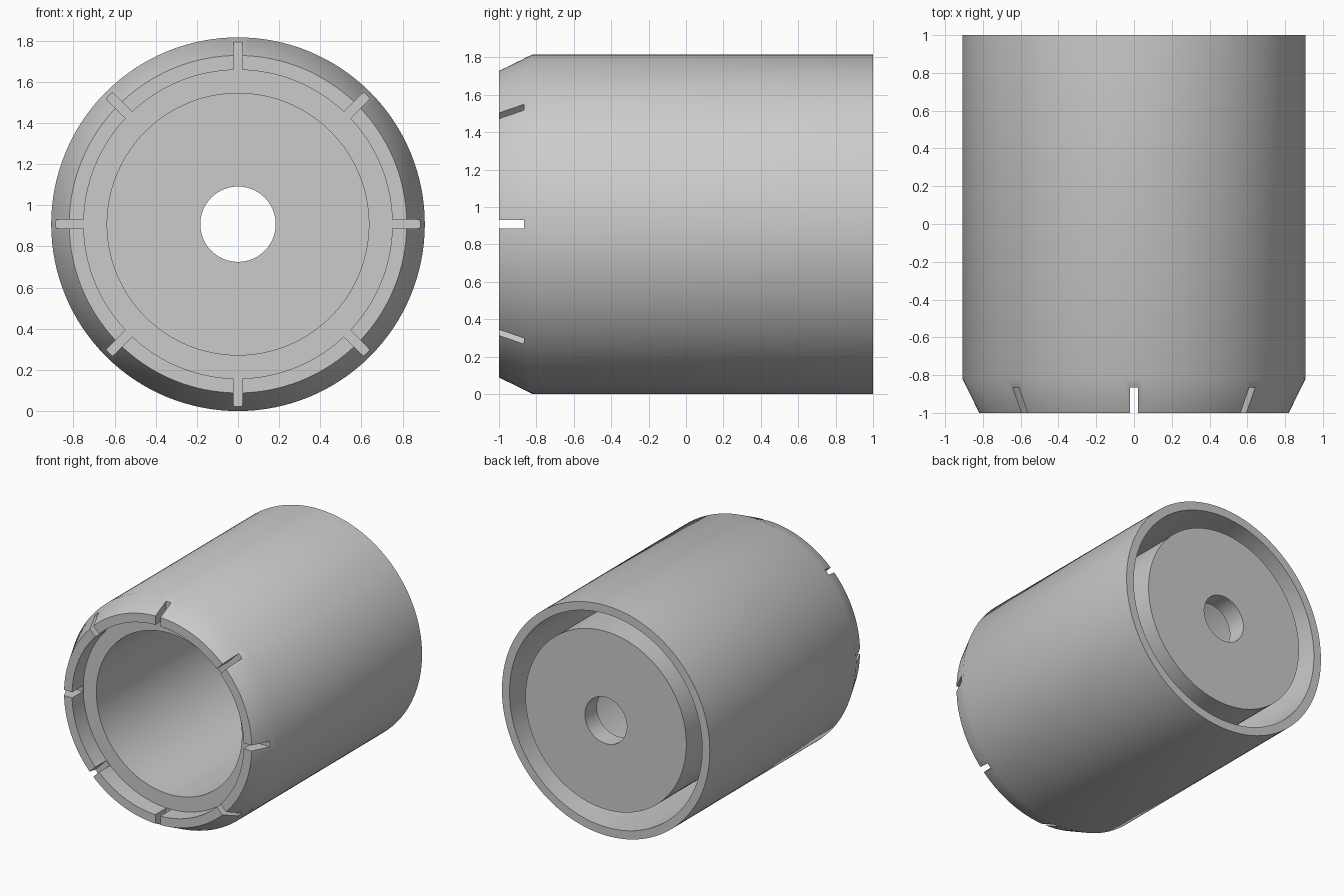
import bpy, bmesh, math
from mathutils import Matrix, Vector

cube = bpy.data.objects.get("Cube")
if cube:
    bpy.data.objects.remove(cube, do_unlink=True)

RADIUS = 0.908
SEGMENTS = 128

grey = bpy.data.materials.new("plain grey")
grey.use_nodes = True
colour = (0.6, 0.6, 0.6, 1)
grey.diffuse_color = colour
grey.node_tree.nodes["Principled BSDF"].inputs["Base Color"].default_value = colour


def make_object(name, bm):
    bmesh.ops.recalc_face_normals(bm, faces=bm.faces)
    mesh = bpy.data.meshes.new(name)
    bm.to_mesh(mesh)
    bm.free()
    mesh.materials.append(grey)
    obj = bpy.data.objects.new(name, mesh)
    bpy.context.collection.objects.link(obj)
    obj.location.z = RADIUS
    return obj


# Closed section (radius, y): hole, cup, slotted lip, shell, rear groove
section = [(0.183, 0.85), (0.636, 0.85), (0.636, -0.86), (0.75, -0.86),
           (0.75, -1), (0.82, -1), (RADIUS, -0.82), (RADIUS, 1),
           (0.842, 1), (0.842, -0.75), (0.703, -0.75), (0.703, 1), (0.183, 1)]
bm = bmesh.new()
verts = [bm.verts.new((r, y, 0)) for r, y in section]
edges = [bm.edges.new((v, verts[i - 1])) for i, v in enumerate(verts)]
bmesh.ops.spin(bm, geom=verts + edges, cent=(0, 0, 0), axis=(0, 1, 0),
               angle=math.tau, steps=SEGMENTS, use_duplicate=False)
bmesh.ops.remove_doubles(bm, verts=bm.verts, dist=0.0001)
body = make_object("slotted_sleeve", bm)

# Four crossing bars cut eight slots into the front lip
for i in range(4):
    bm = bmesh.new()
    bmesh.ops.create_cube(bm, size=1)
    turn = Matrix.Rotation(i * math.pi / 4, 4, 'Y')
    place = Matrix.Translation(Vector((0, -0.965, 0)))
    scale = Matrix.Diagonal((2.2, 0.2, 0.044, 1))
    bmesh.ops.transform(bm, matrix=turn @ place @ scale, verts=bm.verts)
    cutter = make_object("slot_cutter", bm)
    cutter.hide_render = True
    cutter.hide_set(True)
    cut = body.modifiers.new("slots", 'BOOLEAN')
    cut.operation = 'DIFFERENCE'
    cut.solver = 'EXACT'
    cut.object = cutter

# Bake the cuts, then drop the cutters
bpy.context.view_layer.objects.active = body
body.select_set(True)
for name in [m.name for m in body.modifiers]:
    bpy.ops.object.modifier_apply(modifier=name)
for obj in [o for o in bpy.data.objects if o.name.startswith("slot_cutter")]:
    bpy.data.objects.remove(obj, do_unlink=True)
bpy.ops.object.shade_smooth_by_angle(angle=math.radians(30))
